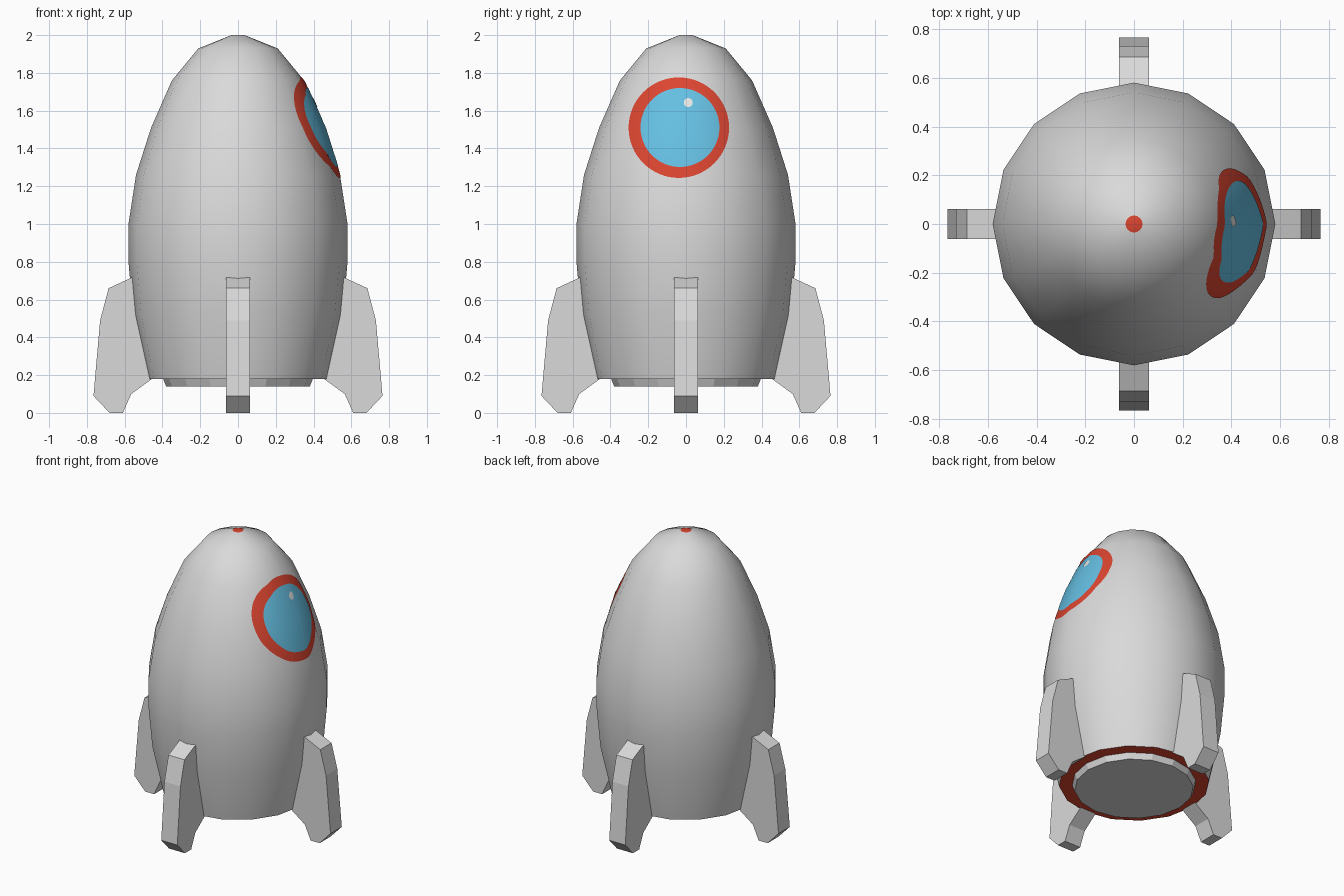
import bpy, bmesh, math
from mathutils import Vector
from mathutils.bvhtree import BVHTree

if "Cube" in bpy.data.objects:
    bpy.data.objects.remove(bpy.data.objects["Cube"])


def material(name, rgb):
    m = bpy.data.materials.new(name)
    m.diffuse_color = (*rgb, 1)
    m.use_nodes = True
    m.node_tree.nodes["Principled BSDF"].inputs["Base Color"].default_value = m.diffuse_color
    return m


GREY = material("light grey", (0.70, 0.70, 0.70))
RED = material("red", (0.72, 0.06, 0.03))
BLUE = material("sky blue", (0.13, 0.52, 0.76))
WHITE = material("white", (0.85, 0.85, 0.85))


def finish(bm, name, mats):
    me = bpy.data.meshes.new(name)
    bm.to_mesh(me)
    bm.free()
    ob = bpy.data.objects.new(name, me)
    bpy.context.collection.objects.link(ob)
    for m in mats:
        me.materials.append(m)
    return ob


def revolve(profile, sides=16):
    """Closed solid of revolution from (radius, z) points, bottom to top."""
    bm = bmesh.new()
    rings = [[bm.verts.new((r * math.cos(2 * math.pi * i / sides),
                            r * math.sin(2 * math.pi * i / sides), z))
              for i in range(sides)] for r, z in profile]
    for a, b in zip(rings, rings[1:]):
        for i in range(sides):
            j = (i + 1) % sides
            bm.faces.new((a[i], a[j], b[j], b[i]))
    bm.faces.new(rings[0][::-1])
    bm.faces.new(rings[-1])
    bm.normal_update()
    return bm


# Hull: egg-shaped body, red on its flat tip and underside
bm = revolve([(0.48, 0.18), (0.555, 0.52), (0.58, 0.80), (0.58, 1.0), (0.54, 1.26),
              (0.46, 1.51), (0.35, 1.76), (0.21, 1.93), (0.035, 2.0)])
for f in bm.faces:
    f.material_index = int(abs(f.normal.z) > 0.99)
surface = BVHTree.FromBMesh(bm)
hull = finish(bm, "hull", [GREY, RED])
bpy.context.view_layer.objects.active = hull
hull.select_set(True)
bpy.ops.object.shade_smooth_by_angle(angle=math.radians(35))
hull.select_set(False)

# Engine nozzle under the hull
finish(revolve([(0.38, 0.14), (0.40, 0.19)]), "nozzle", [GREY])

# Four fins: side profile (distance from axis, z) extruded sideways
FIN = [(0.50, 0.745), (0.577, 0.71), (0.685, 0.66), (0.73, 0.49), (0.765, 0.09),
       (0.68, 0.0), (0.61, 0.0), (0.565, 0.10), (0.455, 0.18), (0.44, 0.25)]
for k, side in enumerate(("right", "back", "left", "front")):
    a = k * math.pi / 2
    out = Vector((math.cos(a), math.sin(a), 0))
    across = Vector((-math.sin(a), math.cos(a), 0)) * 0.0625
    bm = bmesh.new()
    rows = [[bm.verts.new(out * r + across * s + Vector((0, 0, z))) for r, z in FIN]
            for s in (-1, 1)]
    bm.faces.new(rows[0])
    bm.faces.new(rows[1][::-1])
    for i in range(len(FIN)):
        j = (i + 1) % len(FIN)
        bm.faces.new((rows[0][i], rows[1][i], rows[1][j], rows[0][j]))
    bmesh.ops.recalc_face_normals(bm, faces=bm.faces)
    finish(bm, side + "_fin", [GREY])


def hull_patch(name, mat, cy, cz, r_in, r_out, lift, rings, segs=64):
    """Thin disc or ring draped onto the +x side of the hull."""
    bm = bmesh.new()

    def point(y, z):
        hit = surface.ray_cast(Vector((2, y, z)), Vector((-1, 0, 0)))[0]
        return bm.verts.new(hit + Vector((lift, 0, 0)))

    loops = []
    for k in range(rings + 1):
        r = r_in + (r_out - r_in) * k / rings
        if r < 1e-6:
            loops.append([point(cy, cz)] * segs)
        else:
            loops.append([point(cy + r * math.cos(2 * math.pi * i / segs),
                                cz + r * math.sin(2 * math.pi * i / segs))
                          for i in range(segs)])
    for a, b in zip(loops, loops[1:]):
        for i in range(segs):
            j = (i + 1) % segs
            quad = (a[i], b[i], b[j], a[j])
            bm.faces.new(quad if a[i] is not a[j] else quad[:3])
    for f in bm.faces:
        f.smooth = True
    ob = finish(bm, name, [mat])
    # Follow the hull's smooth curvature in the shading
    normals = [Vector((v.co.x, v.co.y, math.hypot(v.co.x, v.co.y)
                       * (0.38 + 0.7 * (v.co.z - 1.51)))).normalized()
               for v in ob.data.vertices]
    ob.data.normals_split_custom_set_from_vertices(normals)


# Round window: red frame, blue glass, small glint
hull_patch("window_frame", RED, -0.038, 1.51, 0.20, 0.266, 0.004, 4)
hull_patch("window_glass", BLUE, -0.032, 1.511, 0.0, 0.209, 0.006, 12)
hull_patch("window_glint", WHITE, 0.012, 1.643, 0.0, 0.024, 0.009, 2, 16)
